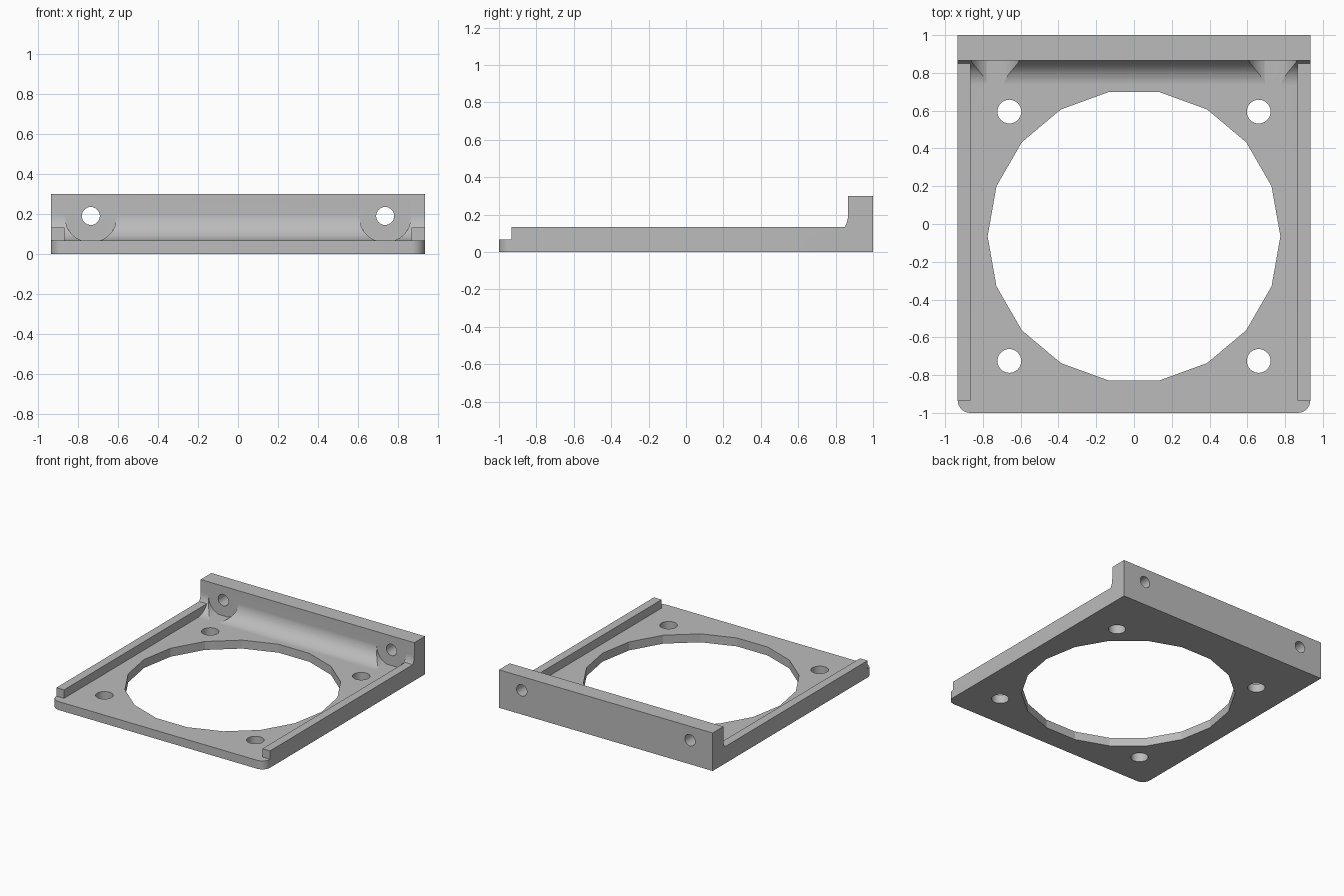
import bpy, bmesh
from math import sin, cos, pi, radians
from mathutils import Vector

cube = bpy.data.objects.get("Cube")
if cube:
    bpy.data.objects.remove(cube, do_unlink=True)

# Main dimensions
U = 1 / 15
HALF_W = 14 * U
PLATE_H, RAIL_H, WALL_H = U, 2 * U, 0.3
WALL_Y = 1 - 2 * U
FILLET = 2 * U
CENTRE_Y = -0.065
SCREW_X, SCREW_Z = 0.735, 0.19

grey = bpy.data.materials.new("satin grey")
grey.use_nodes = True
colour = (0.5, 0.5, 0.5, 1)
grey.diffuse_color = colour
grey.node_tree.nodes["Principled BSDF"].inputs["Base Color"].default_value = colour


def arc(cx, cy, r, start, end, steps):
    angles = [radians(start + (end - start) * i / steps) for i in range(steps + 1)]
    return [(cx + r * cos(a), cy + r * sin(a)) for a in angles]


def prism(name, points, axis, low, high):
    """Extrude a closed profile along x, y or z."""
    place = {"x": lambda p: (low, p[0], p[1]),
             "y": lambda p: (p[0], low, p[1]),
             "z": lambda p: (p[0], p[1], low)}[axis]
    bm = bmesh.new()
    face = bm.faces.new([bm.verts.new(place(p)) for p in points])
    extruded = bmesh.ops.extrude_face_region(bm, geom=[face])["geom"]
    shift = Vector([(high - low) * (axis == a) for a in "xyz"])
    moved = [v for v in extruded if isinstance(v, bmesh.types.BMVert)]
    bmesh.ops.translate(bm, verts=moved, vec=shift)
    bmesh.ops.recalc_face_normals(bm, faces=bm.faces)
    mesh = bpy.data.meshes.new(name)
    bm.to_mesh(mesh)
    bm.free()
    mesh.materials.append(grey)
    obj = bpy.data.objects.new(name, mesh)
    bpy.context.collection.objects.link(obj)
    return obj


def circle(cx, cy, r, sides):
    return arc(cx, cy, r, 0, 360, sides)[:-1]


def rectangle(x0, x1, y0, y1):
    return [(x0, y0), (x1, y0), (x1, y1), (x0, y1)]


def combine(body, tool, operation):
    mod = body.modifiers.new(tool.name, "BOOLEAN")
    mod.operation, mod.solver, mod.object = operation, "EXACT", tool
    bpy.context.view_layer.objects.active = body
    bpy.ops.object.modifier_apply(modifier=mod.name)
    bpy.data.objects.remove(tool, do_unlink=True)


# Base plate with rounded front corners
corner = HALF_W - U
outline = (arc(-corner, -1 + U, U, 180, 270, 8) + arc(corner, -1 + U, U, 270, 360, 8)
           + [(HALF_W, 1), (-HALF_W, 1)])
bracket = prism("mounting_bracket", outline, "z", 0, PLATE_H)

# Rear wall with a fillet down to the plate
profile = ([(1, 0), (1, WALL_H), (WALL_Y, WALL_H)]
           + arc(WALL_Y - FILLET, PLATE_H + FILLET, FILLET, 0, -90, 16)
           + [(WALL_Y - FILLET, 0)])
combine(bracket, prism("rear_wall", profile, "x", -HALF_W, HALF_W), "UNION")

# Counterbores in the fillet, level with the plate, and wall screw holes
for side in (-1, 1):
    bore = [(x, max(z, PLATE_H)) for x, z in arc(side * SCREW_X, SCREW_Z, 0.131, -157, -23, 20)]
    bore = [p for i, p in enumerate(bore)
            if p[1] > PLATE_H or bore[i - 1][1] > PLATE_H or bore[i + 1][1] > PLATE_H]
    bore += [(side * SCREW_X + 0.131, SCREW_Z), (side * SCREW_X + 0.131, 0.4),
             (side * SCREW_X - 0.131, 0.4), (side * SCREW_X - 0.131, SCREW_Z)]
    combine(bracket, prism("counterbore", bore, "y", 0.7, WALL_Y), "DIFFERENCE")
    hole = circle(side * SCREW_X, SCREW_Z, 0.045, 32)
    combine(bracket, prism("wall_screw_hole", hole, "y", 0.8, 1.1), "DIFFERENCE")

# Side rails
for side in (-1, 1):
    xs = sorted((side * corner, side * HALF_W))
    rail = prism("side_rail", rectangle(*xs, -1 + U, 0.9), "z", 0.03, RAIL_H)
    combine(bracket, rail, "UNION")

# Large faceted opening and four corner screw holes
combine(bracket, prism("fan_opening", circle(0, CENTRE_Y, 0.775, 18), "z", -0.1, 0.4),
        "DIFFERENCE")
for sx in (-1, 1):
    for sy in (-1, 1):
        hole = circle(sx * 0.66, CENTRE_Y + sy * 0.66, 0.063, 32)
        combine(bracket, prism("plate_screw_hole", hole, "z", -0.1, 0.4), "DIFFERENCE")

# Smooth the fillet and holes, keep the opening faceted
bpy.ops.object.select_all(action="DESELECT")
bracket.select_set(True)
bpy.context.view_layer.objects.active = bracket
bpy.ops.object.shade_smooth_by_angle(angle=radians(15))
